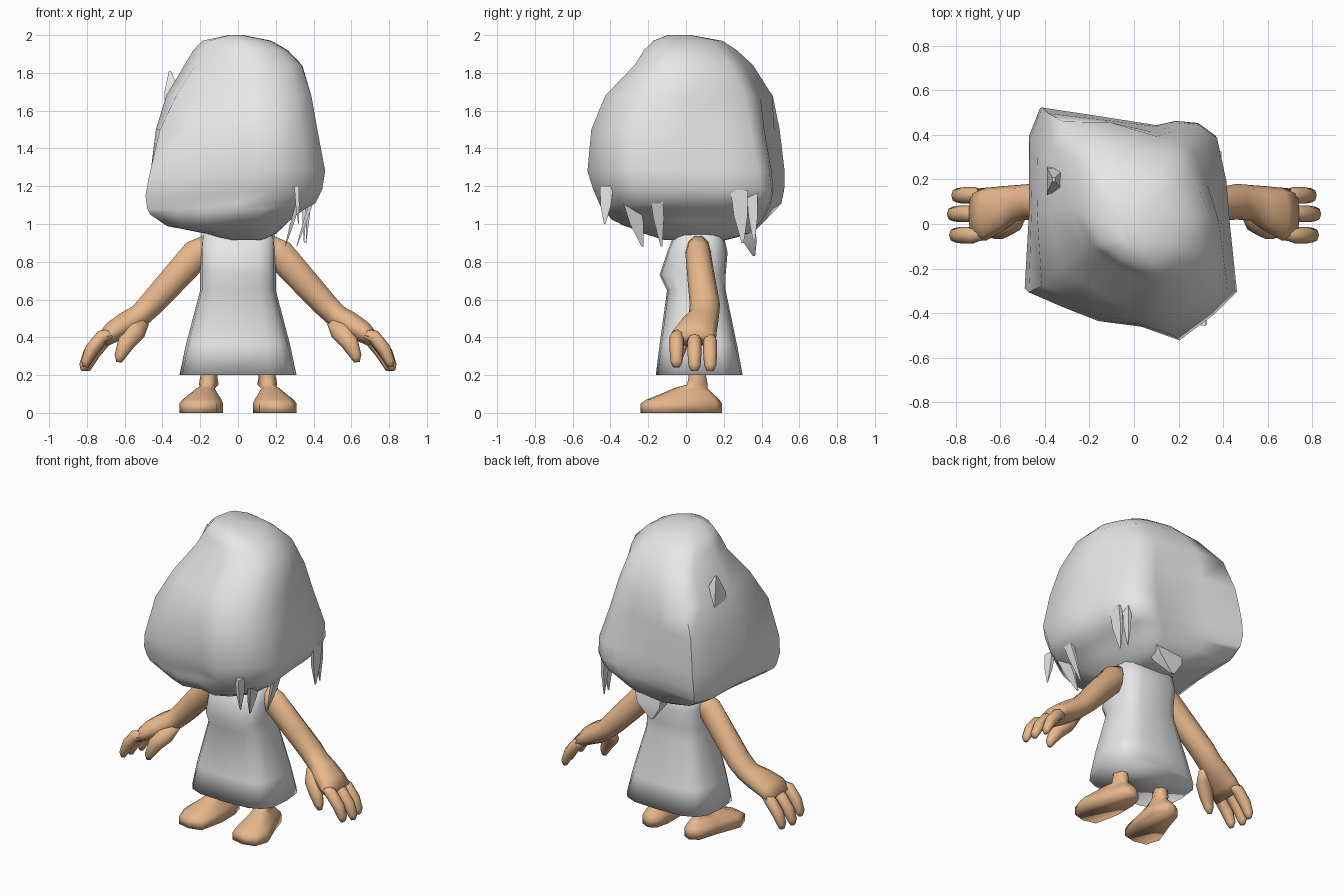
import bpy, bmesh, math
from mathutils import Vector


def material(name, rgb):
    m = bpy.data.materials.new(name)
    m.diffuse_color = (*rgb, 1)
    return m


GREY = material("light_grey", (0.80, 0.80, 0.80))
SKIN = material("skin", (0.80, 0.475, 0.26))


def loft(name, rings, mat, angle=180):
    """Skin a list of closed rings of equal length and cap both ends."""
    bm = bmesh.new()
    vs = [[bm.verts.new(p) for p in r] for r in rings]
    n = len(vs[0])
    for a, b in zip(vs, vs[1:]):
        for i in range(n):
            bm.faces.new((a[i], a[(i + 1) % n], b[(i + 1) % n], b[i]))
    bm.faces.new(vs[0][::-1])
    bm.faces.new(vs[-1])
    bmesh.ops.recalc_face_normals(bm, faces=bm.faces)
    me = bpy.data.meshes.new(name)
    bm.to_mesh(me)
    bm.free()
    me.materials.append(mat)
    ob = bpy.data.objects.new(name, me)
    bpy.context.collection.objects.link(ob)
    bpy.ops.object.select_all(action='DESELECT')
    ob.select_set(True)
    bpy.context.view_layer.objects.active = ob
    bpy.ops.object.shade_smooth_by_angle(angle=math.radians(angle))
    return ob


def mirror(ob):
    ob.modifiers.new("mirror", 'MIRROR')
    return ob


def tube(name, path, mat, n=10):
    """Tube along (x, y, z, half width in y, half thickness) stations in the xz plane."""
    pts = [Vector(p[:3]) for p in path]
    rings = []
    for i, p in enumerate(path):
        d = pts[min(i + 1, len(pts) - 1)] - pts[max(i - 1, 0)]
        up = Vector((-d.z, 0, d.x)).normalized()
        rings.append([pts[i] + Vector((0, 1, 0)) * p[3] * math.cos(t) + up * p[4] * math.sin(t)
                      for t in (2 * math.pi * k / n for k in range(n))])
    return loft(name, rings, mat)


# Hair: an irregular boxy outline, rounding off towards the crown and the underside
outline = [(0.46, -0.3), (0.43, 0), (0.42, 0.2), (0.38, 0.4), (0.3, 0.46), (0.2, 0.47),
           (0.11, 0.45), (-0.15, 0.49), (-0.42, 0.53), (-0.47, 0.4), (-0.47, 0.05),
           (-0.49, -0.31), (-0.33, -0.38), (-0.17, -0.44), (0.03, -0.46), (0.2, -0.52),
           (0.36, -0.4)]
# z, x min, x max, y min, y max, share of boxy outline, diagonal skew
levels = [(0.915, -0.06, 0.14, -0.12, 0.22, 0.3, 0), (0.95, -0.18, 0.21, -0.24, 0.37, 0.5, 0),
          (1.02, -0.39, 0.29, -0.40, 0.45, 0.7, 0), (1.08, -0.47, 0.36, -0.45, 0.49, 0.9, 0),
          (1.11, -0.48, 0.41, -0.46, 0.505, 1.0, 0),
          (1.18, -0.49, 0.445, -0.49, 0.52, 1.0, 0), (1.28, -0.48, 0.46, -0.52, 0.52, 1.0, 0.02),
          (1.50, -0.45, 0.42, -0.50, 0.50, 0.9, 0.08), (1.68, -0.39, 0.395, -0.43, 0.48, 0.7, 0.14),
          (1.84, -0.29, 0.35, -0.28, 0.37, 0.5, 0.16), (1.92, -0.24, 0.27, -0.23, 0.28, 0.4, 0.16),
          (1.97, -0.19, 0.18, -0.18, 0.20, 0.3, 0.14), (2.00, -0.05, 0.03, -0.10, 0.03, 0.2, 0)]
rings = []
for z, x0, x1, y0, y1, k, skew in levels:
    ring = []
    for px, py in outline:
        u, v = (px + 0.015) / 0.475, (py - 0.005) / 0.525
        r = math.hypot(u, v)
        diag = 2 * u * v / r ** 2
        f = (k + (1 - k) / r) * (1 - skew * diag * (1 if diag > 0 else 0.2))
        # the front left corner hangs a little lower
        drop = 0.035 * max(0, diag) if u < 0 and 1.0 < z < 1.4 else 0
        ring.append(((x0 + x1) / 2 + u * f * (x1 - x0) / 2,
                     (y0 + y1) / 2 + v * f * (y1 - y0) / 2, z - drop))
    rings.append(ring)
loft("hair", rings, GREY, 60)


# Loose locks: thin tapering wedges from root to tip
def lock(name, root, tip, width, thick=0.012):
    rings = []
    for p, s in ((root, 1), ([(a + b) / 2 for a, b in zip(root, tip)], 0.8), (tip, 0.12)):
        rings.append([(p[0] + sx * thick * s, p[1] + sy * width * s, p[2])
                      for sx, sy in ((-1, -1), (1, -1), (1, 1), (-1, 1))])
    loft(name, rings, GREY, 40)


for i, (root, tip, w) in enumerate([
        ((0.31, -0.42, 1.20), (0.32, -0.43, 1.00), 0.035),
        ((0.32, -0.29, 1.12), (0.25, -0.23, 0.88), 0.045),
        ((0.41, -0.16, 1.18), (0.31, -0.13, 0.88), 0.035),
        ((0.38, 0.28, 1.18), (0.36, 0.30, 0.90), 0.045),
        ((0.35, 0.35, 1.18), (0.35, 0.36, 0.90), 0.03)]):
    lock(f"side_lock_{i}", root, tip, w)
lock("nape_lock", (0.03, 0.31, 1.00), (0.0, 0.36, 0.83), 0.05, 0.10)
lock("crown_tuft", (-0.34, 0.19, 1.58), (-0.36, 0.20, 1.81), 0.07, 0.05)

# Dress: rounded-box sections, flared to the hem
# z, half width, y front, y back
rings = []
for z, hx, y0, y1 in [(0.20, 0.31, -0.16, 0.30), (0.36, 0.276, -0.14, 0.27),
                      (0.65, 0.20, -0.10, 0.21), (0.73, 0.20, -0.14, 0.21),
                      (0.85, 0.20, -0.10, 0.22), (0.98, 0.19, -0.05, 0.19)]:
    ring = []
    for k in range(16):
        t = 2 * math.pi * k / 16
        c, s = math.cos(t), math.sin(t)
        ring.append((math.copysign(abs(c) ** 0.6, c) * hx,
                     (y0 + y1) / 2 + math.copysign(abs(s) ** 0.6, s) * (y1 - y0) / 2, z))
    rings.append(ring)
loft("dress", rings, GREY)

# Arms with palm, three fingers and a thumb
mirror(tube("arm", [(0.13, 0.065, 0.89, 0.06, 0.07), (0.22, 0.065, 0.84, 0.068, 0.085),
                    (0.36, 0.085, 0.685, 0.075, 0.077), (0.46, 0.10, 0.575, 0.08, 0.07),
                    (0.52, 0.095, 0.515, 0.08, 0.065), (0.585, 0.07, 0.475, 0.10, 0.068),
                    (0.66, 0.045, 0.43, 0.118, 0.06), (0.715, 0.04, 0.385, 0.118, 0.042)], SKIN))
for name, y, dx, dz in (("rear_finger", 0.128, -0.01, 0), ("middle_finger", 0.045, 0.01, 0),
                        ("front_finger", -0.05, 0, 0.02)):
    mirror(tube(name, [(0.64, y * 0.85 + 0.007, 0.43, 0.022, 0.022),
                       (0.72 + dx, y, 0.383 + dz, 0.037, 0.037),
                       (0.775 + dx, y, 0.315 + dz, 0.037, 0.036),
                       (0.805 + dx, y, 0.25 + dz, 0.032, 0.026),
                       (0.808 + dx, y, 0.222 + dz, 0.018, 0.014)], SKIN, 8))
mirror(tube("thumb", [(0.50, 0.06, 0.49, 0.035, 0.035), (0.54, 0.01, 0.435, 0.05, 0.055),
                      (0.59, -0.025, 0.375, 0.042, 0.048), (0.625, -0.04, 0.30, 0.028, 0.03),
                      (0.63, -0.04, 0.268, 0.014, 0.015)], SKIN, 8))

# Feet: turned-out sole rising and narrowing to the ankle
sole = [(0.10, 0.16), (0.15, 0.19), (0.21, 0.16), (0.25, 0.03), (0.31, -0.13),
        (0.28, -0.22), (0.20, -0.24), (0.115, -0.22), (0.08, -0.06), (0.08, 0.08)]
ankle = Vector((0.155, 0.06))
rings = []
for z, s in ((0.0, 1), (0.05, 1), (0.07, 0.90), (0.10, 0.65), (0.13, 0.42)):
    rings.append([(ankle.x + (x - ankle.x) * s, ankle.y + (y - ankle.y) * s, z) for x, y in sole])
for z, r in ((0.15, 0.055), (0.19, 0.047), (0.25, 0.047)):
    ring = []
    for x, y in sole:
        d = (Vector((x, y)) - ankle).normalized() * r
        ring.append((ankle.x + d.x, ankle.y + d.y, z))
    rings.append(ring)
mirror(loft("foot", rings, SKIN))
